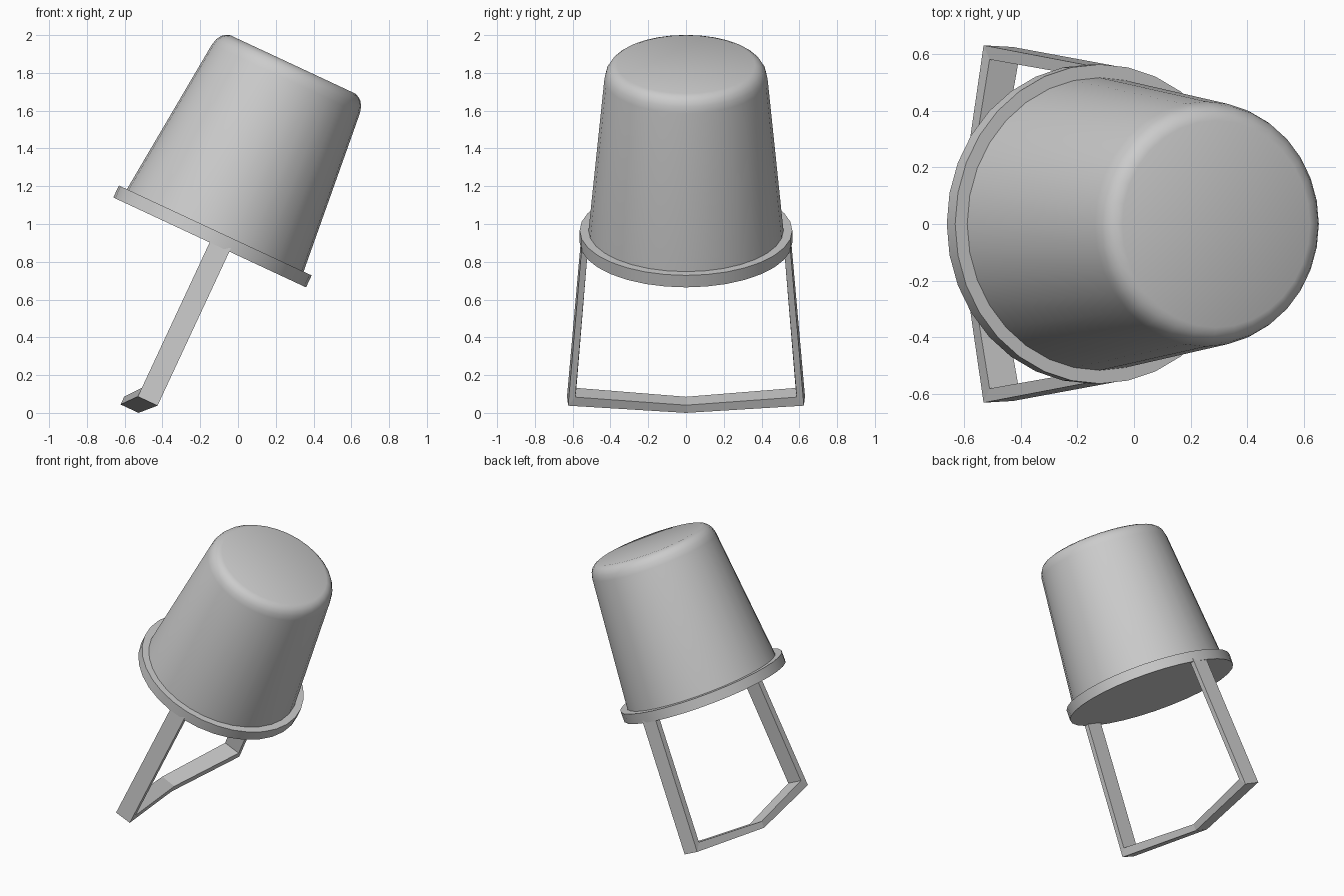
import bpy, bmesh
from math import radians, sin, cos, pi
from mathutils import Matrix

if "Cube" in bpy.data.objects:
    bpy.data.objects.remove(bpy.data.objects["Cube"], do_unlink=True)

grey = bpy.data.materials.new("light grey")
grey.use_nodes = True
colour = (0.6, 0.6, 0.6, 1)
grey.diffuse_color = colour
grey.node_tree.nodes["Principled BSDF"].inputs["Base Color"].default_value = colour

# The whole bucket is upside down and leans toward +x
TILT = Matrix.Translation((-0.15, 0, 0.9025)) @ Matrix.Rotation(radians(25), 4, 'Y')
SIDES = 32


def finish(name, bm, smooth):
    bmesh.ops.recalc_face_normals(bm, faces=bm.faces)
    mesh = bpy.data.meshes.new(name)
    bm.to_mesh(mesh)
    bm.free()
    mesh.materials.append(grey)
    obj = bpy.data.objects.new(name, mesh)
    obj.matrix_world = TILT
    bpy.context.collection.objects.link(obj)
    if smooth:
        bpy.ops.object.select_all(action='DESELECT')
        obj.select_set(True)
        bpy.context.view_layer.objects.active = obj
        bpy.ops.object.shade_smooth_by_angle(angle=radians(32))
    return obj


def loft(bm, rings, caps=True):
    """Join rings of points with quads and close both ends."""
    loops = [[bm.verts.new(p) for p in ring] for ring in rings]
    n = len(loops[0])
    for a, b in zip(loops, loops[1:]):
        for i in range(n):
            j = (i + 1) % n
            bm.faces.new((a[i], a[j], b[j], b[i]))
    if caps:
        bm.faces.new(loops[0])
        bm.faces.new(loops[-1])


def turned(name, profile):
    """Solid of revolution from (radius, height) points."""
    bm = bmesh.new()
    angles = [2 * pi * i / SIDES for i in range(SIDES)]
    loft(bm, [[(r * cos(t), r * sin(t), h) for t in angles] for r, h in profile])
    return finish(name, bm, True)


# Tapered body with a rounded end
turned("bucket_body", [(0.52, 0.03), (0.516, 0.07), (0.432, 0.955), (0.423, 0.99),
                       (0.408, 1.015), (0.39, 1.03), (0.365, 1.04)])

# Flat band around the mouth
turned("rim", [(0.563, 0), (0.563, 0.07)])


# Angular handle: two legs and a bent grip
def section(x0, x1, outer, inner, side=1, skew=0):
    (yo, zo), (yi, zi) = outer, inner
    return [(x0, side * yo, zo), (x1, side * (yo - skew), zo),
            (x1, side * (yi + skew), zi), (x0, side * yi, zi)]


def leg_sections(side):
    return [section(0, 0.115, (0.556, 0.02), (0.515, 0.02), side, 0.004),
            section(0, 0.115, (0.63, -0.9), (0.58, -0.85), side, 0.006)]


left, right = leg_sections(1), leg_sections(-1)
grip = section(-0.065, 0.04, (0, -0.977), (0, -0.932))
bm = bmesh.new()
loft(bm, left + [grip] + right[::-1])
finish("handle", bm, False)
